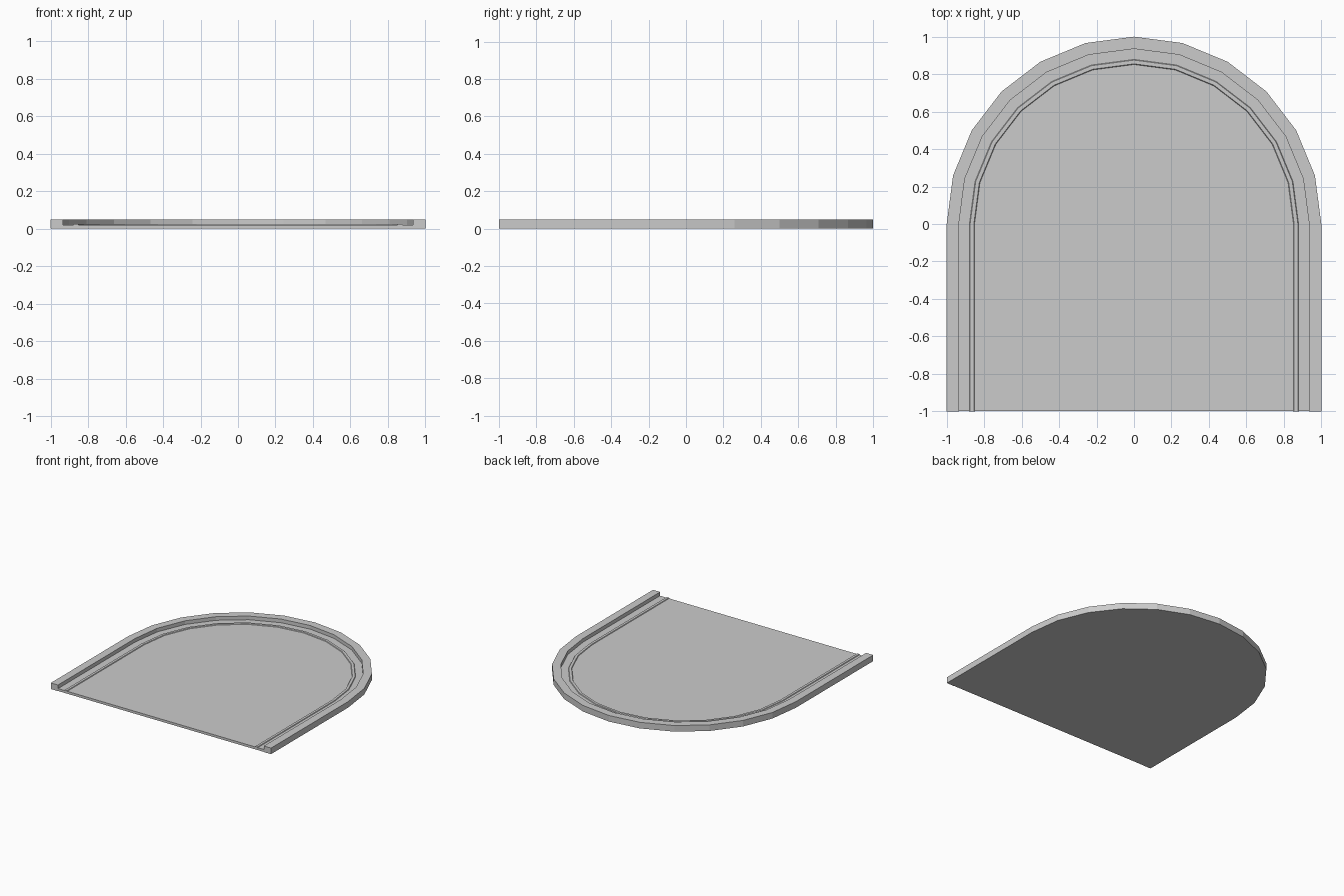
import bpy, bmesh
from math import sin, cos, pi

if "Cube" in bpy.data.objects:
    bpy.data.objects.remove(bpy.data.objects["Cube"])

SEGMENTS = 12  # facets around the half-round end


def arch(r, y0=-1.0):
    """Open arch path: straight sides and a half-round back."""
    pts = [(r * cos(pi * i / SEGMENTS), r * sin(pi * i / SEGMENTS)) for i in range(SEGMENTS + 1)]
    return [(r, y0)] + pts + [(-r, y0)]


def finish(name, bm):
    bmesh.ops.recalc_face_normals(bm, faces=bm.faces)
    mesh = bpy.data.meshes.new(name)
    bm.to_mesh(mesh)
    bm.free()
    obj = bpy.data.objects.new(name, mesh)
    bpy.context.collection.objects.link(obj)
    return obj


def arch_band(name, profile, y0=-1.0):
    """Sweep a closed (radius, z) profile along the arch and cap both ends."""
    bm = bmesh.new()
    rails = [[bm.verts.new((x, y, z)) for x, y in arch(r, y0)] for r, z in profile]
    for a, b in zip(rails, rails[1:] + rails[:1]):
        for i in range(len(a) - 1):
            bm.faces.new((a[i], a[i + 1], b[i + 1], b[i]))
    bm.faces.new([rail[0] for rail in rails])
    bm.faces.new([rail[-1] for rail in rails])
    return finish(name, bm)


def arch_plate(name, r, z0, z1, y0=-1.0):
    """Solid flat plate with the arch outline."""
    bm = bmesh.new()
    face = bm.faces.new([bm.verts.new((x, y, z0)) for x, y in arch(r, y0)])
    top = bmesh.ops.extrude_face_region(bm, geom=[face])["geom"]
    verts = [v for v in top if isinstance(v, bmesh.types.BMVert)]
    bmesh.ops.translate(bm, verts=verts, vec=(0, 0, z1 - z0))
    return finish(name, bm)


# Raised outer rim, open at the front
arch_band("outer_rim", [(1.0, 0.0), (1.0, 0.05), (0.935, 0.05), (0.935, 0.0)])

# Thin floor panel inside the rim
arch_plate("floor_panel", 0.935, 0.0, 0.02, -0.998)

# Low bead running round the floor just inside the rim
arch_band("floor_bead", [(0.88, 0.018), (0.875, 0.025), (0.855, 0.025), (0.85, 0.018)])
